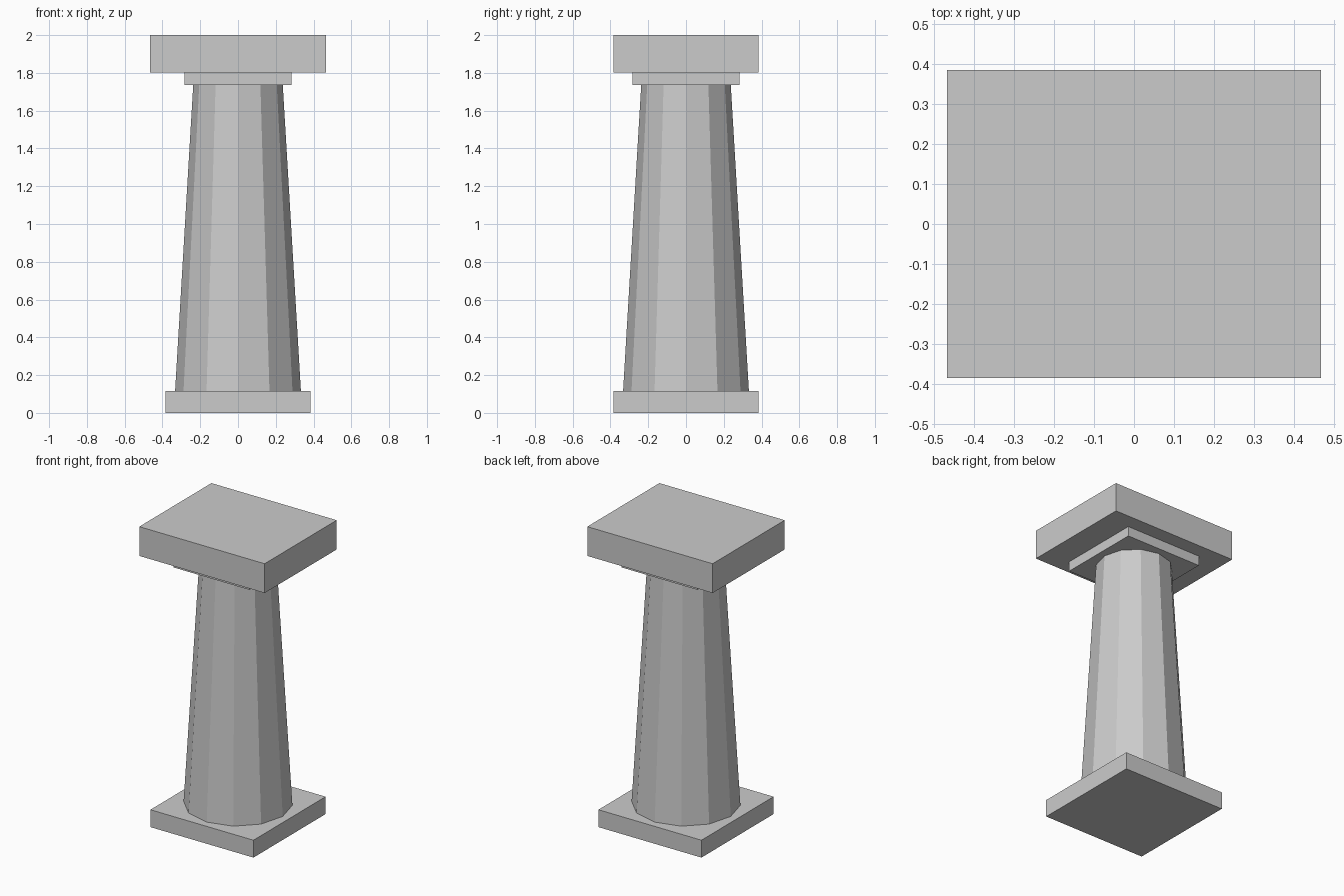
import bpy
import math

if "Cube" in bpy.data.objects:
    bpy.data.objects.remove(bpy.data.objects["Cube"])


def block(name, size_x, size_y, z0, z1):
    bpy.ops.mesh.primitive_cube_add(size=1, location=(0, 0, (z0 + z1) / 2))
    ob = bpy.context.object
    ob.name = name
    ob.scale = (size_x, size_y, z1 - z0)
    bpy.ops.object.transform_apply(location=False, rotation=False, scale=True)
    return ob


BASE_TOP, SHAFT_TOP, NECK_TOP, HEIGHT = 0.117, 1.737, 1.803, 2.0

# Square plinth at the foot
block("base_plinth", 0.767, 0.767, 0, BASE_TOP)

# Tapered twelve-sided shaft, corners on the axes
bpy.ops.mesh.primitive_cone_add(
    vertices=12, radius1=0.333, radius2=0.237, depth=SHAFT_TOP - BASE_TOP,
    location=(0, 0, (BASE_TOP + SHAFT_TOP) / 2))
bpy.context.object.name = "shaft"

# Thin square neck slab under the wide rectangular capital
block("neck_slab", 0.567, 0.567, SHAFT_TOP, NECK_TOP)
block("capital_slab", 0.933, 0.767, NECK_TOP, HEIGHT)
